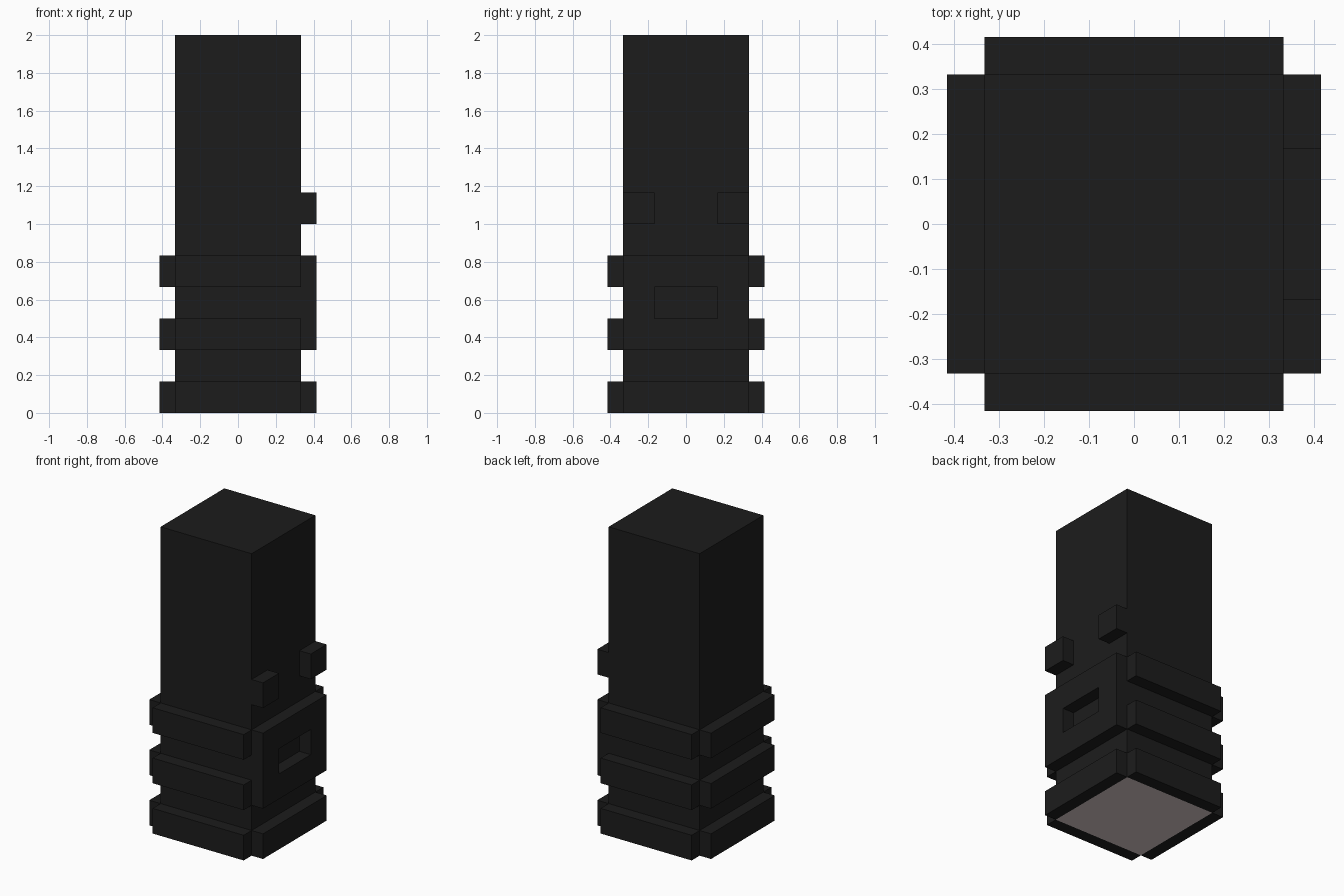
import bpy

if "Cube" in bpy.data.objects:
    bpy.data.objects.remove(bpy.data.objects["Cube"])

U = 1 / 12          # the whole model sits on a 1/12 grid
IN, OUT = 4 * U, 5 * U   # shaft half width, outer half width


def material(name, rgb):
    m = bpy.data.materials.new(name)
    m.diffuse_color = (*rgb, 1)
    m.use_nodes = True
    m.node_tree.nodes["Principled BSDF"].inputs["Base Color"].default_value = m.diffuse_color
    return m


BLACK = material("soft_black", (0.0116, 0.0116, 0.0116))
GREY = material("warm_grey", (0.70, 0.60, 0.60))


def box(name, lo, hi):
    """Axis-aligned box between two corners."""
    bpy.ops.mesh.primitive_cube_add(size=1)
    ob = bpy.context.object
    ob.name = name
    for v in ob.data.vertices:
        v.co = [(a + b) / 2 + c * (b - a) for a, b, c in zip(lo, hi, v.co)]
    ob.data.materials.append(BLACK)
    return ob


# Square shaft with a grey underside
shaft = box("shaft", (-IN, -IN, 0), (IN, IN, 2))
shaft.data.materials.append(GREY)
for face in shaft.data.polygons:
    if face.normal.z < -0.5:
        face.material_index = 1

# Three raised bands, one strip per side with open corners
for i, z in enumerate((0, 4 * U, 8 * U), 1):
    top = z + 2 * U
    box(f"band_{i}_front", (-IN, -OUT, z), (IN, -IN, top))
    box(f"band_{i}_back", (-IN, IN, z), (IN, OUT, top))
    box(f"band_{i}_left", (-OUT, -IN, z), (-IN, IN, top))
    box(f"band_{i}_right", (IN, -IN, z), (OUT, IN, top))

# Right side: posts joining the upper bands into a frame, and two blocks above
for side, y0, y1 in (("front", -IN, -2 * U), ("back", 2 * U, IN)):
    box(f"frame_post_{side}", (IN, y0, 6 * U), (OUT, y1, 8 * U))
    box(f"side_block_{side}", (IN, y0, 12 * U), (OUT, y1, 14 * U))
